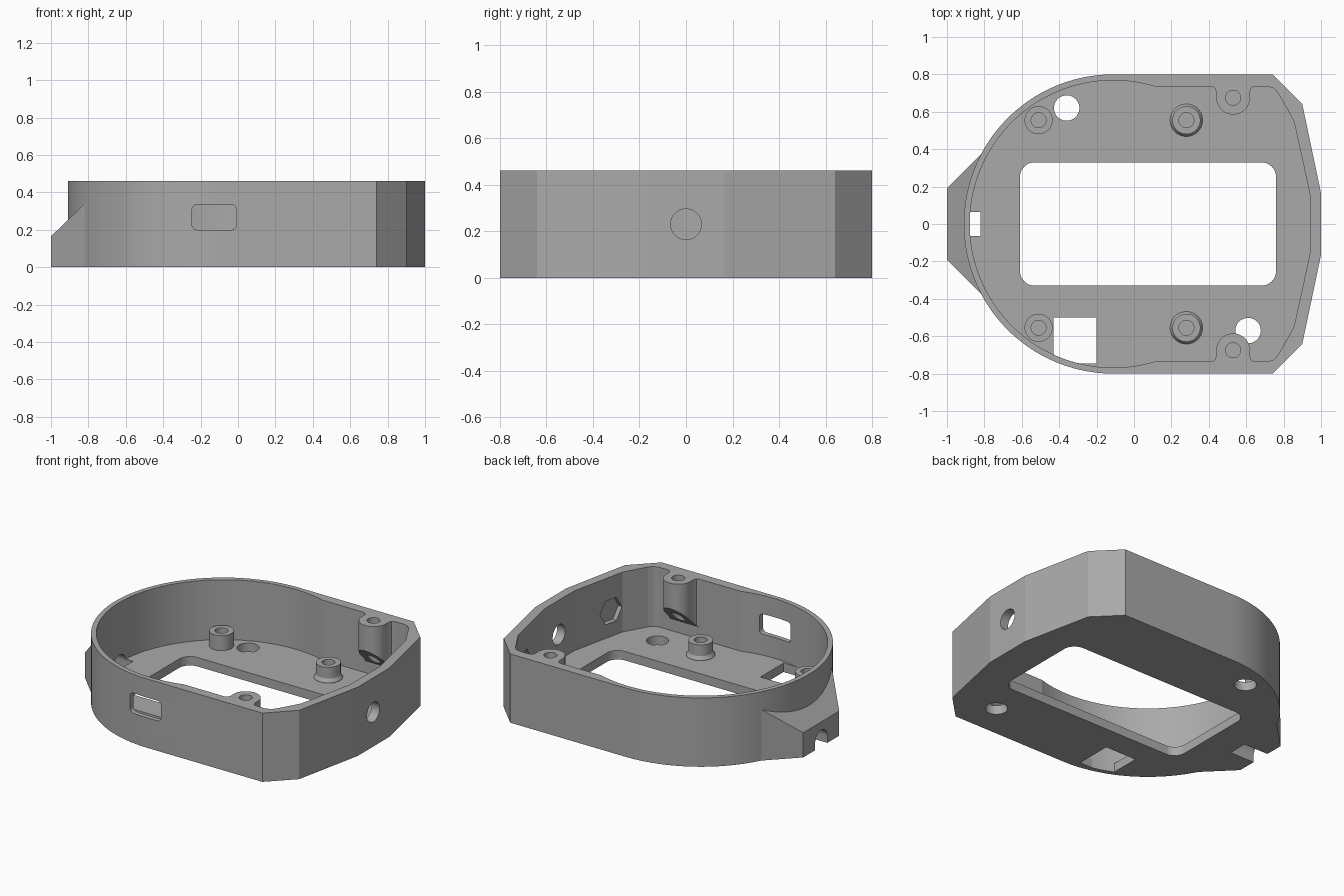
import bpy, bmesh
from math import sin, cos, pi, sqrt, atan2
from mathutils import Matrix, Vector

cube = bpy.data.objects.get("Cube")
if cube:
    bpy.data.objects.remove(cube, do_unlink=True)

HEIGHT, FLOOR = 0.46, 0.06
ARC_X = -0.11          # centre of the round end

grey = bpy.data.materials.new("plain_grey")
grey.use_nodes = True
grey.diffuse_color = (0.4, 0.4, 0.4, 1)
grey.node_tree.nodes["Principled BSDF"].inputs["Base Color"].default_value = (0.4, 0.4, 0.4, 1)


def add_object(name, bm):
    bmesh.ops.recalc_face_normals(bm, faces=bm.faces)
    mesh = bpy.data.meshes.new(name)
    bm.to_mesh(mesh)
    bm.free()
    mesh.materials.append(grey)
    obj = bpy.data.objects.new(name, mesh)
    bpy.context.collection.objects.link(obj)
    return obj


def prism(name, outline, low, high, matrix=None):
    """Extrude a closed 2D outline along z, then place it."""
    bm = bmesh.new()
    face = bm.faces.new([bm.verts.new((x, y, low)) for x, y in outline])
    side = bmesh.ops.extrude_face_region(bm, geom=[face])["geom"]
    bmesh.ops.translate(bm, vec=(0, 0, high - low),
                        verts=[v for v in side if isinstance(v, bmesh.types.BMVert)])
    if matrix:
        bm.transform(matrix)
    return add_object(name, bm)


def arc(cx, cy, radius, start, end, steps):
    return [(cx + radius * cos(start + (end - start) * i / steps),
             cy + radius * sin(start + (end - start) * i / steps)) for i in range(steps + 1)]


def circle(cx, cy, radius, sides=40):
    return arc(cx, cy, radius, 0, 2 * pi, sides)[:-1]


def rounded(x0, x1, y0, y1, r):
    return (arc(x1 - r, y1 - r, r, 0, pi / 2, 8) + arc(x0 + r, y1 - r, r, pi / 2, pi, 8)
            + arc(x0 + r, y0 + r, r, pi, 1.5 * pi, 8) + arc(x1 - r, y0 + r, r, 1.5 * pi, 2 * pi, 8))


def mirrored(half):
    """Complete an outline given its +y half, running from +x to -x."""
    return half + [(x, -y) for x, y in reversed(half) if abs(y) > 1e-5]


def combine(target, tool, operation):
    mod = target.modifiers.new("combine", "BOOLEAN")
    mod.operation, mod.solver, mod.object = operation, "EXACT", tool
    bpy.ops.object.select_all(action="DESELECT")
    bpy.context.view_layer.objects.active = target
    target.select_set(True)
    bpy.ops.object.modifier_apply(modifier=mod.name)
    bpy.data.objects.remove(tool, do_unlink=True)


def cut(target, *args):
    combine(target, prism("cutter", *args), "DIFFERENCE")


# Outer shell: round at one end, faceted at the other
outer = mirrored([(1, 0.165), (0.9, 0.64), (0.74, 0.8)] + arc(ARC_X, 0, 0.8, pi / 2, pi, 40))
shell = prism("case_shell", outer, 0, HEIGHT)

# Cable nub with a sloping top
bm = bmesh.new()
nub_outline = [(-1, -0.19), (-0.7, -0.49), (-0.7, 0.49), (-1, 0.19)]
base = bm.faces.new([bm.verts.new((x, y, 0)) for x, y in nub_outline])
top = bmesh.ops.extrude_face_region(bm, geom=[base])["geom"]
for v in top:
    if isinstance(v, bmesh.types.BMVert):
        v.co.z = 1.165 + v.co.x if v.co.x < -0.9 else 0.455
combine(shell, add_object("cable_nub", bm), "UNION")

# Floor openings
cut(shell, rounded(-0.61, 0.76, -0.33, 0.33, 0.08), -0.1, 0.2)
cut(shell, circle(-0.36, 0.62, 0.068), -0.1, 0.2)
cut(shell, circle(0.61, -0.57, 0.068), -0.1, 0.2)
xs = [-0.43 + 0.023 * i for i in range(11)]
cut(shell, [(x, -min(0.745, sqrt(0.768 ** 2 - (x - ARC_X) ** 2))) for x in xs]
    + [(-0.2, -0.5), (-0.43, -0.5)], -0.1, FLOOR + 0.005)

# Main cavity
bend = atan2(0.735, 0.22)
inner = mirrored([(0.94, 0.16), (0.855, 0.55), (0.77, 0.7), (0.748, 0.725), (0.715, 0.735)]
                 + arc(ARC_X, 0, 0.768, bend, pi, 48))
cut(shell, inner, FLOOR, 1)

# Arched cable channel under the nub, and the window in the front wall
along_x = Matrix(((0, 0, 1, 0), (1, 0, 0, 0), (0, 1, 0, 0), (0, 0, 0, 1)))
along_y = Matrix(((1, 0, 0, 0), (0, 0, 1, 0), (0, 1, 0, 0), (0, 0, 0, 1)))
cut(shell, [(-0.065, -0.1), (0.065, -0.1)] + arc(0, 0.045, 0.065, 0, pi, 20), -1.1, -0.82, along_x)
cut(shell, rounded(-0.245, -0.01, 0.2, 0.335, 0.025), -0.9, -0.7, along_y)

# Round ports in the faceted end, the outer two with hexagonal nut recesses
for side in (-1, 0, 1):
    place = (Matrix.Translation((1 - 0.065 * abs(side), side * 0.47, 0.23))
             @ Matrix.Rotation(side * atan2(0.1, 0.475), 4, "Z") @ along_x)
    cut(shell, circle(0, 0, 0.066), -0.15, 0.1, place)
    if side:
        cut(shell, circle(0, 0, 0.09, 6), -0.12, -0.03, place)

# Lid screw bosses on the side walls, with sloping undersides
for side in (-1, 1):
    half = [(0.115, 0.76), (0.115, 0.737), (0.097, 0.727), (0.09, 0.705)] + arc(0, 0.675, 0.09, 0, pi / 2, 12)
    outline = [(0.53 + x, y if y > 0.7 else 0.675 - (y - 0.675)) for x, y in half]
    outline = outline[:4] + [(0.53 + x, y) for x, y in arc(0, 0.675, 0.09, 0, -pi, 24)] \
        + [(1.06 - x, y) for x, y in reversed(outline[:4])]
    boss = prism("screw_boss", [(x, side * y) for x, y in outline], 0.1, HEIGHT)
    for v in boss.data.vertices:
        if v.co.z < 0.2:
            v.co.z = 0.14 + 0.735 - abs(v.co.y)
    combine(shell, boss, "UNION")
    cut(shell, circle(0.53, side * 0.675, 0.04), 0.1, 1)

# Circuit board posts with blind holes
posts = []
for x, flare, end in ((-0.51, 0.0, "rear"), (0.28, 0.012, "front")):
    for side, hand in ((-1, "right"), (1, "left")):
        profile = [(0.075 + flare, FLOOR - 0.005), (0.075 + flare, FLOOR + 0.005), (0.075, FLOOR + 0.025),
                   (0.075, 0.16), (0.04, 0.16), (0.04, FLOOR + 0.005), (0, FLOOR + 0.005)]
        bm = bmesh.new()
        verts = [bm.verts.new((r, 0, z)) for r, z in profile]
        edges = [bm.edges.new(pair) for pair in zip(verts, verts[1:])]
        bmesh.ops.spin(bm, geom=verts + edges, cent=(0, 0, 0), axis=(0, 0, 1),
                       angle=2 * pi, steps=40, use_duplicate=False)
        bmesh.ops.remove_doubles(bm, verts=bm.verts, dist=0.0005)
        bmesh.ops.translate(bm, vec=Vector((x, side * 0.555, 0)), verts=bm.verts)
        posts.append(add_object(f"board_post_{end}_{hand}", bm))

# Smooth curved walls, keep creases sharp
for obj in [shell] + posts:
    bpy.ops.object.select_all(action="DESELECT")
    obj.select_set(True)
    bpy.context.view_layer.objects.active = obj
    bpy.ops.object.shade_smooth_by_angle(angle=0.17)
